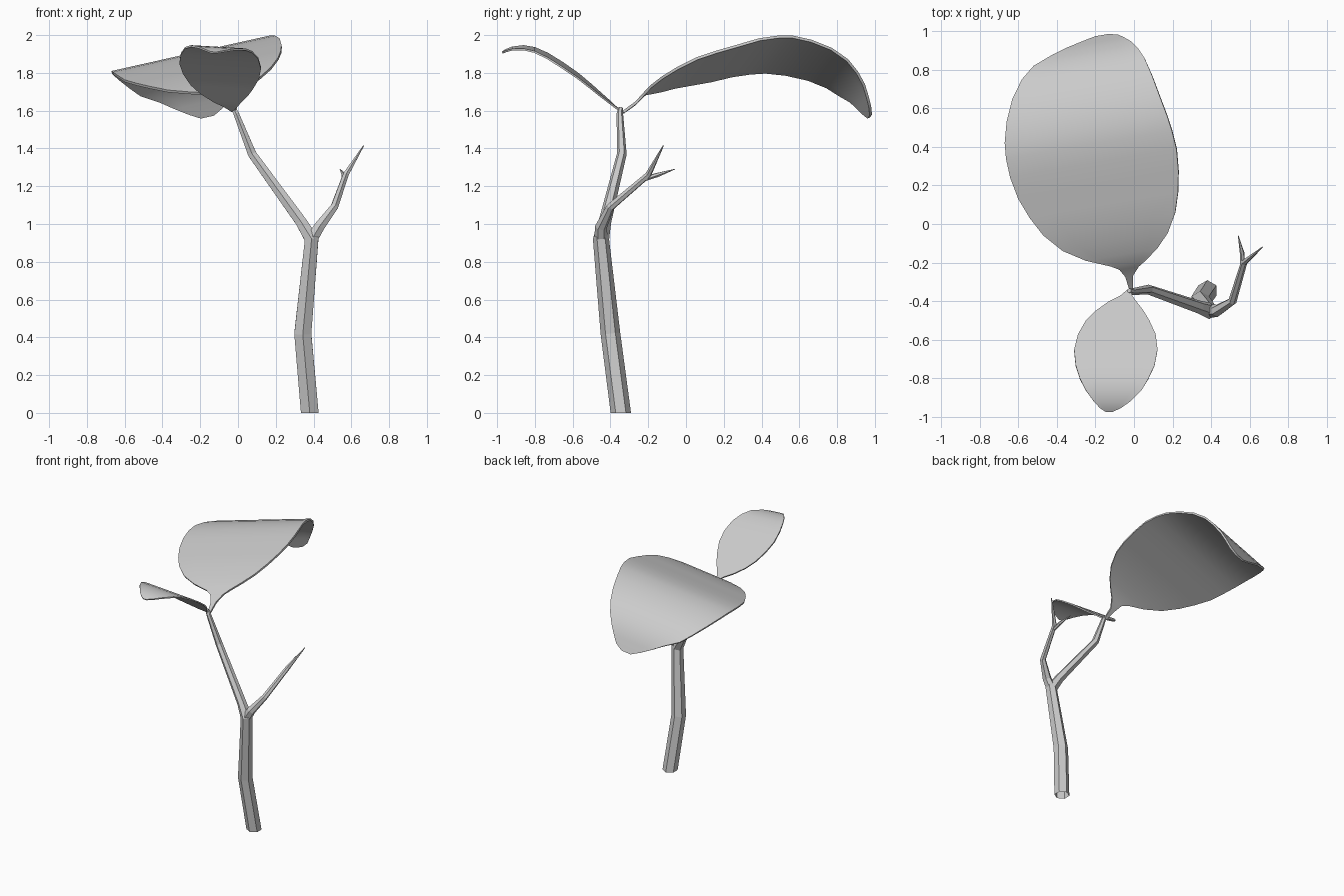
import bpy, math
from mathutils import Vector


def make_object(name, verts, faces, smooth=False):
    mesh = bpy.data.meshes.new(name)
    mesh.from_pydata(verts, [], faces)
    mesh.update()
    for p in mesh.polygons:
        p.use_smooth = smooth
    ob = bpy.data.objects.new(name, mesh)
    bpy.context.collection.objects.link(ob)
    return ob


def tube(name, path, sides=6, cap_start=False):
    """Tapered low-poly limb through (x, y, z, radius) points."""
    pts = [Vector(p[:3]) for p in path]
    verts, faces = [], []
    last = len(pts) - 1
    for i, c in enumerate(pts):
        t = Vector((0, 0, 0))
        if i > 0:
            t += (c - pts[i - 1]).normalized()
        if i < last:
            t += (pts[i + 1] - c).normalized()
        t = Vector((0, 0, 1)) if c.z == 0 else t.normalized()
        u = Vector((0, 1, 0))
        u = (u - t * u.dot(t)).normalized()
        w = t.cross(u)
        for k in range(sides):
            a = 2 * math.pi * k / sides
            verts.append(c + (u * math.cos(a) + w * math.sin(a)) * path[i][3])
    for i in range(last):
        for k in range(sides):
            n = (k + 1) % sides
            a, b = i * sides, (i + 1) * sides
            faces.append((a + k, a + n, b + n, b + k))
    faces.append(tuple(range(last * sides, (last + 1) * sides)))
    if cap_start:
        faces.append(tuple(reversed(range(sides))))
    return make_object(name, verts, faces)


def leaf(name, rows, skew, tilt, thickness, cols=6):
    """Bent leaf: each row is (position along y, left x, right x, height)."""
    verts, faces = [], []
    for v, xl, xr, h in rows:
        for c in range(cols + 1):
            x = xl + (xr - xl) * c / cols
            verts.append((x, v + skew * x, h + tilt * x))
    for r in range(len(rows) - 1):
        for c in range(cols):
            a = r * (cols + 1) + c
            q = (a, a + 1, a + cols + 2, a + cols + 1)
            faces.append(q if rows[1][0] > rows[0][0] else q[::-1])
    ob = make_object(name, verts, faces, True)
    mod = ob.modifiers.new("thickness", 'SOLIDIFY')
    mod.thickness = thickness
    mod.offset = -1
    bpy.context.view_layer.objects.active = ob
    ob.select_set(True)
    bpy.ops.object.modifier_apply(modifier=mod.name)
    bpy.ops.object.shade_smooth_by_angle(angle=math.radians(40))
    ob.select_set(False)
    return ob


# Trunk, continuing into the long leaf-bearing branch (open at the bottom)
tube("trunk", [(0.38, -0.345, 0, 0.054), (0.343, -0.40, 0.42, 0.052),
               (0.39, -0.45, 0.92, 0.043), (0.335, -0.43, 1.01, 0.034),
               (0.075, -0.34, 1.37, 0.026), (-0.01, -0.35, 1.585, 0.017),
               (-0.025, -0.345, 1.615, 0.012)])

# Bare side branch and its twig
tube("side_branch", [(0.385, -0.45, 0.91, 0.036), (0.43, -0.45, 0.985, 0.032),
                     (0.51, -0.40, 1.09, 0.022), (0.57, -0.20, 1.26, 0.017),
                     (0.665, -0.12, 1.415, 0.003)], cap_start=True)
tube("twig", [(0.562, -0.22, 1.24, 0.014), (0.56, -0.15, 1.26, 0.012),
              (0.54, -0.06, 1.29, 0.002)], cap_start=True)

# Large leaf, arching backwards
leaf("large_leaf", [
    (-0.335, -0.025, -0.005, 1.600), (-0.267, -0.045, -0.005, 1.650),
    (-0.225, -0.075, 0.025, 1.695), (-0.20, -0.12, 0.06, 1.720),
    (-0.148, -0.25, 0.12, 1.755), (-0.077, -0.37, 0.175, 1.792),
    (0.02, -0.47, 0.213, 1.835), (0.122, -0.54, 0.227, 1.867),
    (0.232, -0.60, 0.23, 1.898), (0.35, -0.642, 0.22, 1.934),
    (0.45, -0.663, 0.196, 1.953), (0.534, -0.67, 0.17, 1.96),
    (0.642, -0.66, 0.132, 1.946), (0.757, -0.63, 0.092, 1.912),
    (0.849, -0.58, 0.055, 1.860), (0.908, -0.52, 0.02, 1.802),
    (0.95, -0.42, -0.017, 1.745), (0.975, -0.34, -0.05, 1.69),
    (0.994, -0.26, -0.08, 1.640), (1.007, -0.20, -0.13, 1.608)],
    skew=0.17, tilt=0.224, thickness=0.014)

# Small leaf, rising towards the front
leaf("small_leaf", [
    (-0.34, -0.035, -0.015, 1.600), (-0.37, -0.07, -0.01, 1.620),
    (-0.40, -0.13, 0.012, 1.645), (-0.45, -0.20, 0.05, 1.685),
    (-0.50, -0.25, 0.08, 1.727), (-0.57, -0.29, 0.112, 1.783),
    (-0.65, -0.31, 0.122, 1.838), (-0.73, -0.302, 0.107, 1.888),
    (-0.80, -0.28, 0.075, 1.920), (-0.86, -0.25, 0.04, 1.932),
    (-0.92, -0.208, -0.02, 1.927), (-0.955, -0.175, -0.07, 1.915),
    (-0.975, -0.145, -0.115, 1.904)],
    skew=0.0, tilt=-0.06, thickness=0.01)
